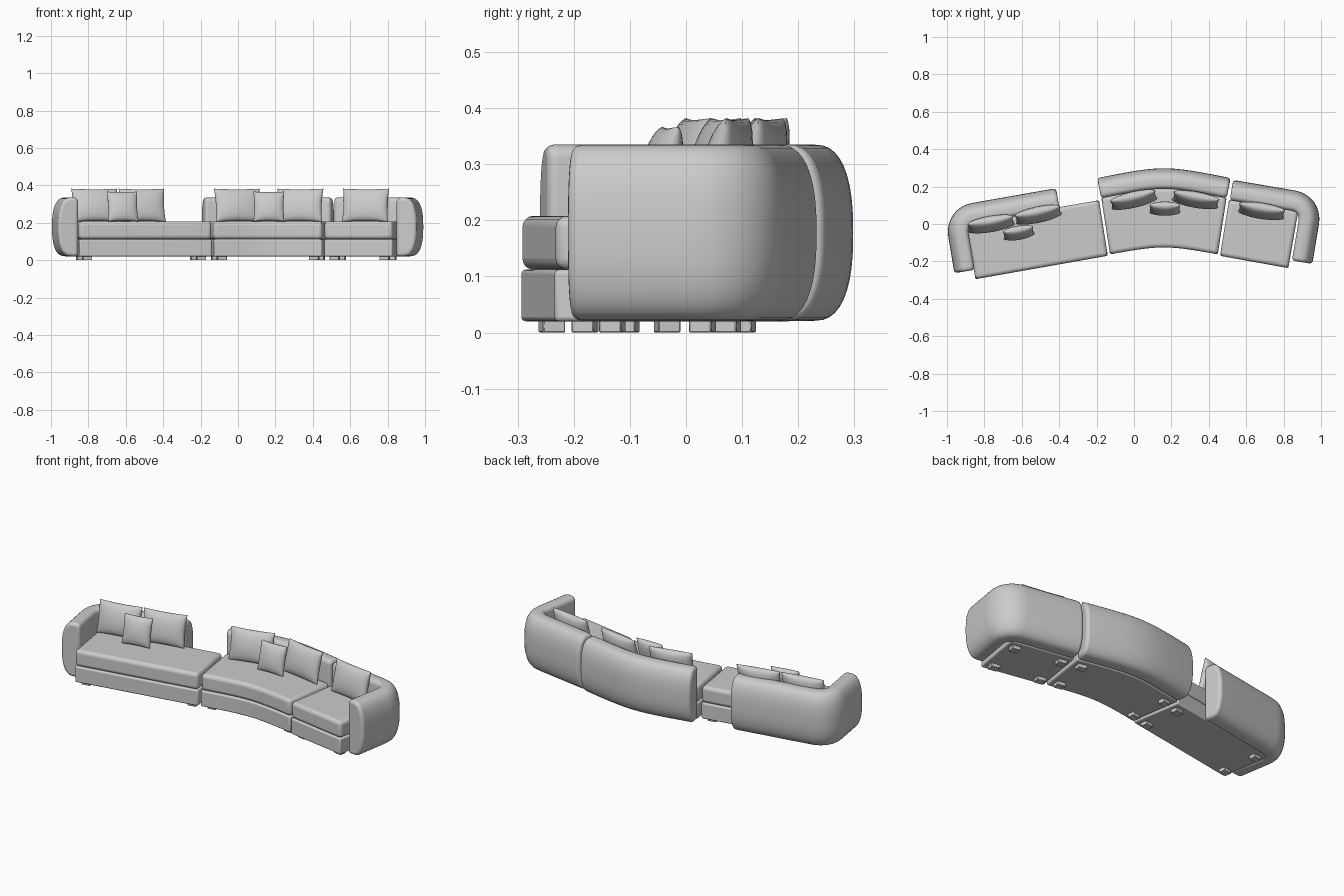
import bpy, bmesh, math
from mathutils import Vector, Matrix

if "Cube" in bpy.data.objects:
    bpy.data.objects.remove(bpy.data.objects["Cube"])

fabric = bpy.data.materials.new("grey_fabric")
fabric.diffuse_color = (0.6, 0.6, 0.6, 1)
fabric.use_nodes = True
fabric.node_tree.nodes["Principled BSDF"].inputs["Base Color"].default_value = fabric.diffuse_color


def finish(name, bm, bevel=0, segments=3, limit=50):
    bmesh.ops.recalc_face_normals(bm, faces=bm.faces)
    me = bpy.data.meshes.new(name)
    bm.to_mesh(me)
    bm.free()
    me.materials.append(fabric)
    ob = bpy.data.objects.new(name, me)
    bpy.context.collection.objects.link(ob)
    if bevel:
        m = ob.modifiers.new("soft_edges", 'BEVEL')
        m.width, m.segments = bevel, segments
        m.limit_method, m.angle_limit = 'ANGLE', math.radians(limit)
    bpy.ops.object.select_all(action='DESELECT')
    ob.select_set(True)
    bpy.context.view_layer.objects.active = ob
    bpy.ops.object.shade_smooth_by_angle(angle=math.radians(40))
    return ob


def slab(name, outline, z0, z1, bevel, segments=3):
    # upright prism over a plan outline
    bm = bmesh.new()
    rings = [[bm.verts.new((x, y, z)) for x, y in outline] for z in (z0, z1)]
    n = len(outline)
    for i in range(n):
        j = (i + 1) % n
        bm.faces.new((rings[0][i], rings[0][j], rings[1][j], rings[1][i]))
    for r in rings:
        bm.faces.new(r)
    return finish(name, bm, bevel, segments)


def back_profile(thick):
    # upright inner side, small top roll, barrel-shaped outer side
    pts = [(0, 0.02)]
    for i in range(6):
        a = math.pi - i * math.pi / 10
        pts.append((0.025 + 0.025 * math.cos(a), 0.31 + 0.025 * math.sin(a)))
    for i in range(21):
        a = math.pi / 2 - i * math.pi / 20
        c, s = max(math.cos(a), 0) ** 0.8, math.sin(a)
        s = math.copysign(abs(s) ** 0.8, s)
        pts.append((0.04 + (thick - 0.04) * c, 0.178 + 0.157 * s))
    return pts


def rounded_path(a, corner, b, r=0.05, n=10):
    a, c, b = Vector(a), Vector(corner), Vector(b)
    p, q = c + (a - c).normalized() * r, c + (b - c).normalized() * r
    arc = [p.lerp(c, t).lerp(c.lerp(q, t), t) for t in (i / n for i in range(n + 1))]
    return [a] + arc + [b]


def sweep(name, path, thick=0.11):
    # carries the back profile along a plan path, outer side to the left
    path = [Vector(p) for p in path]
    prof = back_profile(thick)
    bm = bmesh.new()
    rings = []
    for i, p in enumerate(path):
        t = (path[min(i + 1, len(path) - 1)] - path[max(i - 1, 0)]).normalized()
        if 1 <= i < len(path) - 1:
            t = ((path[i + 1] - p).normalized() + (p - path[i - 1]).normalized()).normalized()
        nrm = Vector((-t.y, t.x))
        rings.append([bm.verts.new((p.x + nrm.x * u, p.y + nrm.y * u, z)) for u, z in prof])
    n = len(prof)
    for r0, r1 in zip(rings, rings[1:]):
        for i in range(n):
            j = (i + 1) % n
            bm.faces.new((r0[i], r0[j], r1[j], r1[i]))
    bm.faces.new(rings[0])
    bm.faces.new(rings[-1])
    return finish(name, bm, 0.016, 3, 60)


def pillow(name, x, y, z, w, h, thick, turn, lean=14, n=16):
    # two puffed sheets joined at a pinched seam
    bm = bmesh.new()
    m = (Matrix.Translation((x, y, z)) @ Matrix.Rotation(math.radians(turn), 4, 'Z')
         @ Matrix.Rotation(math.radians(-lean), 4, 'X'))
    for side in (-1, 1):
        grid = []
        for i in range(n + 1):
            row = []
            for j in range(n + 1):
                u = math.sin((i / n - 0.5) * math.pi)
                v = math.sin((j / n - 0.5) * math.pi)
                puff = (max(0, 1 - u * u) * max(0, 1 - v * v)) ** 0.42
                px = u * w / 2 * (1 - 0.05 * (1 - v * v) * u * u)
                pz = v * h / 2 * (1 - 0.05 * (1 - u * u) * v * v)
                row.append(bm.verts.new(m @ Vector((px, side * thick / 2 * puff, pz))))
            grid.append(row)
        for i in range(n):
            for j in range(n):
                bm.faces.new((grid[i][j], grid[i + 1][j], grid[i + 1][j + 1], grid[i][j + 1]))
    bmesh.ops.remove_doubles(bm, verts=bm.verts, dist=0.0004)
    return finish(name, bm)


def bend(mid, k, half0, half1, n=16):
    # softly curved line for the middle module
    pts = []
    for i in range(n + 1):
        t = half0 + (half1 - half0) * i / n
        pts.append((0.16 + t, mid - k * (math.sqrt(t * t + 0.0169) - 0.13)))
    return pts


# plan outlines of the three seats
left = [(-0.848, -0.295), (-0.14, -0.17), (-0.187, 0.127), (-0.895, 0.005)]
right = [(0.46, -0.17), (0.825, -0.236), (0.878, 0.068), (0.508, 0.13)]
middle = bend(-0.125, 0.2, -0.288, 0.288) + bend(0.19, 0.22, 0.335, -0.335)
middle_corners = [middle[0], middle[16], middle[17], middle[-1]]

for label, outline, corners, turn in (("left", left, left, 10),
                                      ("middle", middle, middle_corners, 0),
                                      ("right", right, right, -10)):
    slab(label + "_base", outline, 0.02, 0.112, 0.008)
    slab(label + "_seat_cushion", outline, 0.112, 0.208, 0.02, 4)
    # feet tucked in from each corner
    for i, c in enumerate(corners):
        sx, sy = (1, -1, -1, 1)[i], (1, 1, -1, -1)[i]
        a = turn if label != "middle" else (10, -10, -10, 10)[i]
        rot = Matrix.Rotation(math.radians(a), 2)
        p = Vector(c) + rot @ Vector((sx * 0.05, sy * 0.048))
        quad = [p + rot @ Vector(q) for q in ((-0.025, -0.02), (0.025, -0.02), (0.025, 0.02), (-0.025, 0.02))]
        slab("%s_foot_%d" % (label, i + 1), quad, 0, 0.022, 0.002, 1)

# backrests, the outer two wrapping round into arms
sweep("left_back_and_arm", rounded_path((-0.852, -0.245), (-0.892, -0.004), (-0.398, 0.083)))
sweep("middle_back", bend(0.188, 0.22, -0.335, 0.335))
sweep("right_back_and_arm", rounded_path((0.512, 0.127), (0.888, 0.063), (0.845, -0.195)))

# loose pillows
for i, (x, y, turn) in enumerate(((-0.765, 0.0, 10), (-0.512, 0.05, 12), (-0.002, 0.13, 13),
                                  (0.33, 0.13, -10), (0.682, 0.07, -9))):
    pillow("large_pillow_%d" % (i + 1), x, y, 0.294, 0.25, 0.182, 0.075, turn)
for i, (x, y, turn) in enumerate(((-0.617, -0.047, 10), (0.165, 0.082, 0))):
    pillow("small_pillow_%d" % (i + 1), x, y, 0.287, 0.165, 0.165, 0.065, turn)
